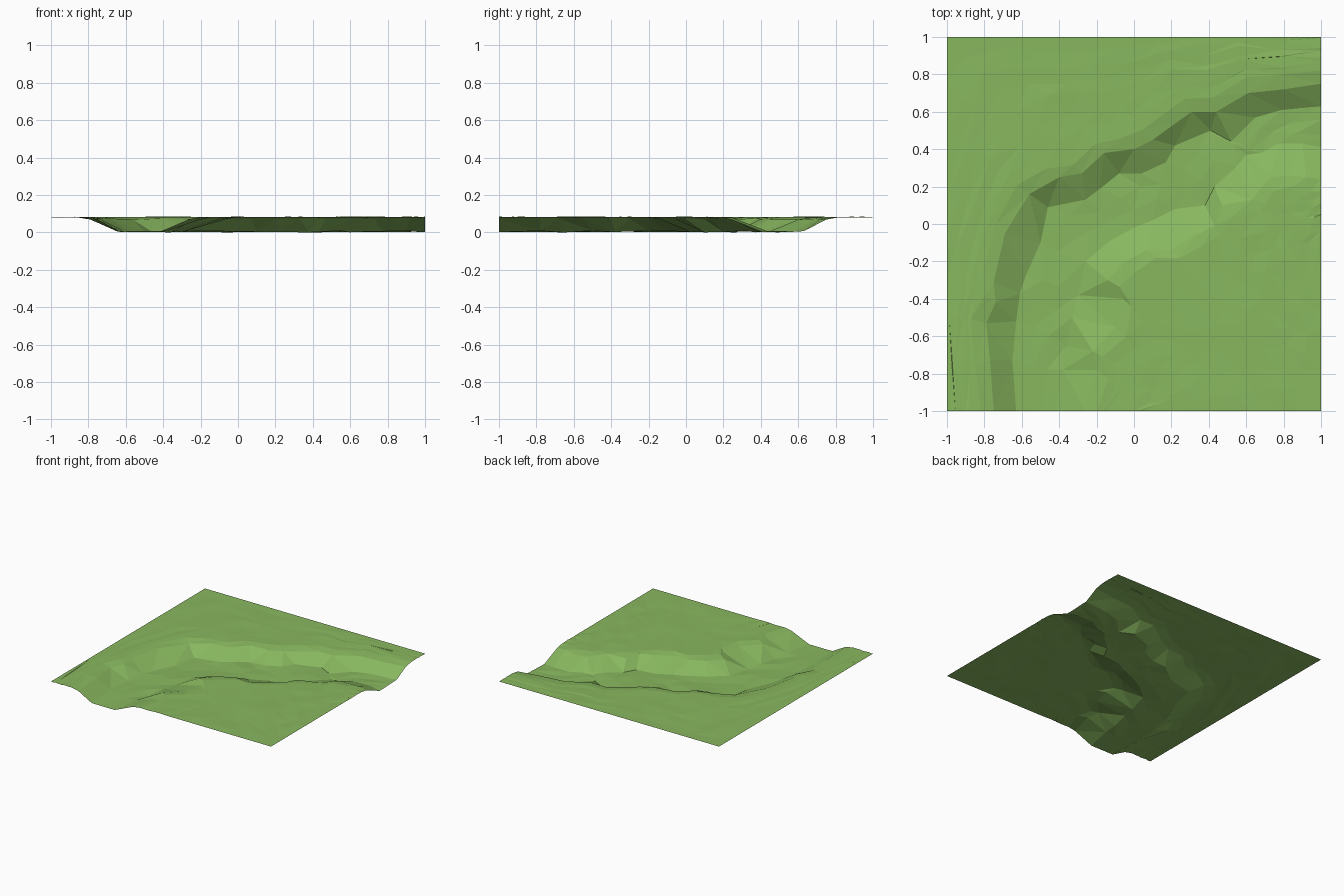
import bpy
import bmesh
import random
from mathutils import Vector

random.seed(7)

default_cube = bpy.data.objects.get("Cube")
if default_cube:
    bpy.data.objects.remove(default_cube, do_unlink=True)

PLATEAU = 0.084
FLOOR = 0.007

# Plan outlines of the channel, from the front edge round to the right edge
outer_rim = [(-.75, -1), (-.77, -.73), (-.79, -.53), (-.74, -.42), (-.75, -.31),
             (-.69, -.05), (-.56, .16), (-.4, .25), (-.28, .27), (-.16, .38),
             (0, .4), (.1, .45), (.21, .53), (.31, .6), (.44, .6), (.61, .7),
             (.8, .72), (1, .75)]
outer_foot = [(-.63, -1), (-.65, -.73), (-.63, -.52), (-.61, -.37), (-.58, -.28),
              (-.5, -.1), (-.46, .09), (-.26, .13), (-.18, .19), (-.08, .27),
              (.04, .27), (.17, .33), (.22, .42), (.41, .5), (.52, .44), (.65, .57),
              (.79, .61), (1, .63)]
inner_foot = [(-.42, -1), (-.38, -.78), (-.36, -.65), (-.33, -.5), (-.3, -.38),
              (-.26, -.2), (-.13, -.09), (0, -.02), (.1, .02), (.22, .08),
              (.38, .1), (.43, .2), (.55, .31), (.6, .37), (.68, .38), (.77, .43),
              (.9, .43), (1, .41)]
inner_rim = [(-.26, -1), (-.2, -.78), (-.22, -.68), (-.1, -.55), (-.06, -.4),
             (-.14, -.3), (-.05, -.2), (.07, -.14), (.2, -.14), (.33, -.06),
             (.43, -.01), (.47, .1), (.63, .13), (.67, .18), (.73, .25), (.83, .26),
             (.92, .25), (1, .24)]
STATIONS = len(outer_rim)
CORNER = STATIONS // 2 - 1


def raised(outline, height):
    return [Vector((x, y, height)) for x, y in outline]


def border(start, corner, end):
    """Evenly spaced points along two sheet edges that meet at a corner."""
    a, b, c = (Vector((*p, PLATEAU)) for p in (start, corner, end))
    first = [a.lerp(b, i / CORNER) for i in range(CORNER)]
    rest = STATIONS - 1 - CORNER
    return first + [b.lerp(c, i / rest) for i in range(rest + 1)]


def shoulder(rim, edge, width):
    """A softer step between the rim of the bank and the flat ground."""
    row = []
    for p, q in zip(rim, edge):
        s = p + (q - p).normalized() * width
        s.z = PLATEAU
        row.append(s)
    return row


def between(row_a, row_b, count):
    return [[p.lerp(q, k / (count + 1)) for p, q in zip(row_a, row_b)]
            for k in range(1, count + 1)]


def roughen(row, sideways, upward):
    """Uneven ground that still keeps the sheet's outside edges straight."""
    for p in row:
        if abs(p.x) < 0.999:
            p.x += random.uniform(-sideways, sideways)
        if abs(p.y) < 0.999:
            p.y += random.uniform(-sideways, sideways)
        p.z += random.uniform(-upward, upward)


# Rows of the sheet, from the back left edges to the front right edges
outer_edge = border((-1, -1), (-1, 1), (1, 1))
inner_edge = border((0.05, -1), (1, -1), (1, 0))
bank_top = raised(outer_rim, 0.074)
bank_foot = raised(outer_foot, FLOOR)
slope_foot = raised(inner_foot, FLOOR)
slope_top = raised(inner_rim, 0.076)
outer_shoulder = shoulder(bank_top, outer_edge, 0.08)
inner_shoulder = shoulder(slope_top, inner_edge, 0.07)

back_ground = between(outer_edge, outer_shoulder, 6)
bed = between(bank_foot, slope_foot, 2)
front_ground = between(inner_shoulder, inner_edge, 6)

for ground_row in back_ground + front_ground:
    roughen(ground_row, 0.02, 0.0025)
for bed_row in bed:
    roughen(bed_row, 0.015, 0.004)
for line in (bank_foot, slope_foot, bank_top, slope_top):
    roughen(line, 0, 0.005)
for line in (outer_shoulder, inner_shoulder):
    roughen(line, 0.012, 0.002)

rows = ([outer_edge] + back_ground + [outer_shoulder, bank_top, bank_foot] + bed
        + [slope_foot, slope_top, inner_shoulder] + front_ground + [inner_edge])

# Loft the rows into one open, faceted sheet
bm = bmesh.new()
grid = [[bm.verts.new(p) for p in row] for row in rows]
for upper, lower in zip(grid, grid[1:]):
    for i in range(STATIONS - 1):
        bm.faces.new((upper[i], lower[i], lower[i + 1], upper[i + 1]))
bmesh.ops.triangulate(bm, faces=bm.faces[:], quad_method='SHORT_EDGE')
bm.normal_update()
for face in bm.faces:
    if face.normal.z < 0:
        face.normal_flip()
lowest = min(v.co.z for v in bm.verts)
for v in bm.verts:
    v.co.z -= lowest

mesh = bpy.data.meshes.new("riverbed_terrain")
bm.to_mesh(mesh)
bm.free()
terrain = bpy.data.objects.new("riverbed_terrain", mesh)
bpy.context.collection.objects.link(terrain)

# Grass colour
grass = bpy.data.materials.new("grass_green")
grass.use_nodes = True
colour = (0.25, 0.48, 0.115, 1)
grass.diffuse_color = colour
shader = next(n for n in grass.node_tree.nodes if n.type == 'BSDF_PRINCIPLED')
shader.inputs["Base Color"].default_value = colour
mesh.materials.append(grass)
